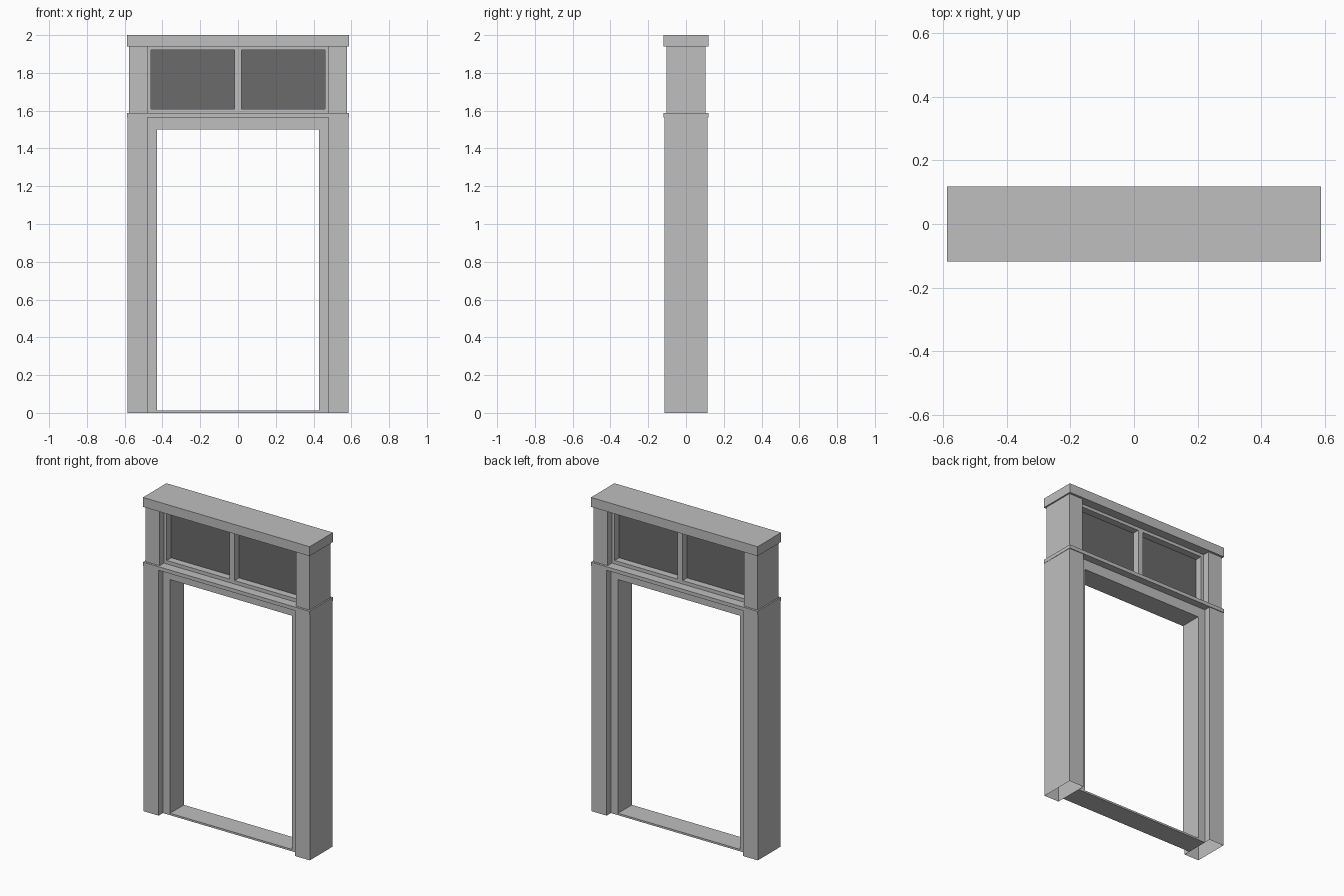
import bpy
import bmesh

if "Cube" in bpy.data.objects:
    bpy.data.objects.remove(bpy.data.objects["Cube"], do_unlink=True)


def material(name, value):
    mat = bpy.data.materials.new(name)
    mat.use_nodes = True
    colour = (value, value, value, 1)
    mat.diffuse_color = colour
    mat.node_tree.nodes["Principled BSDF"].inputs["Base Color"].default_value = colour
    return mat


frame_grey = material("light_grey_frame", 0.52)
pane_grey = material("dark_grey_pane", 0.145)


def block(name, x, depth, z, mat=frame_grey, open_bottom=False):
    """Box over the x and z ranges, symmetric in y with the given half depth."""
    bm = bmesh.new()
    bmesh.ops.create_cube(bm, size=1)
    for v in bm.verts:
        v.co.x = x[0] if v.co.x < 0 else x[1]
        v.co.y = -depth if v.co.y < 0 else depth
        v.co.z = z[0] if v.co.z < 0 else z[1]
    if open_bottom:
        bm.normal_update()
        low = [f for f in bm.faces if f.normal.z < -0.5]
        bmesh.ops.delete(bm, geom=low, context="FACES_ONLY")
    mesh = bpy.data.meshes.new(name)
    bm.to_mesh(mesh)
    bm.free()
    mesh.materials.append(mat)
    obj = bpy.data.objects.new(name, mesh)
    bpy.context.collection.objects.link(obj)
    return obj


def pair(name, x, depth, z, **options):
    block("left_" + name, x, depth, z, **options)
    block("right_" + name, (-x[1], -x[0]), depth, z, **options)


# Heights of the main divisions
sill_top, opening_top, ledge_low, ledge_top, cap_low = 0.012, 1.5, 1.565, 1.588, 1.94
inner = 0.48

# Door surround: hollow posts, recessed jambs, head and sill
pair("door_post", (inner, 0.585), 0.113, (0, ledge_low), open_bottom=True)
pair("door_jamb", (0.43, inner), 0.07, (sill_top, ledge_low))
block("door_head", (-0.43, 0.43), 0.07, (opening_top, ledge_low))
block("door_sill", (-inner, inner), 0.07, (0, sill_top))

# Ledge between door and transom window, and top cap
block("transom_ledge", (-0.587, 0.587), 0.118, (ledge_low, ledge_top))
block("top_cap", (-0.587, 0.587), 0.118, (cap_low, 2))

# Transom window: posts, recessed frame, mullion and two panes
pair("transom_post", (inner, 0.578), 0.104, (ledge_top, cap_low))
pair("window_stile", (0.46, inner), 0.06, (ledge_top, cap_low))
block("window_bottom_rail", (-0.46, 0.46), 0.06, (ledge_top, 1.61))
block("window_top_rail", (-0.46, 0.46), 0.06, (1.92, cap_low))
block("window_mullion", (-0.018, 0.018), 0.06, (1.61, 1.92))
pair("window_pane", (0.018, 0.46), 0.015, (1.61, 1.92), mat=pane_grey)
